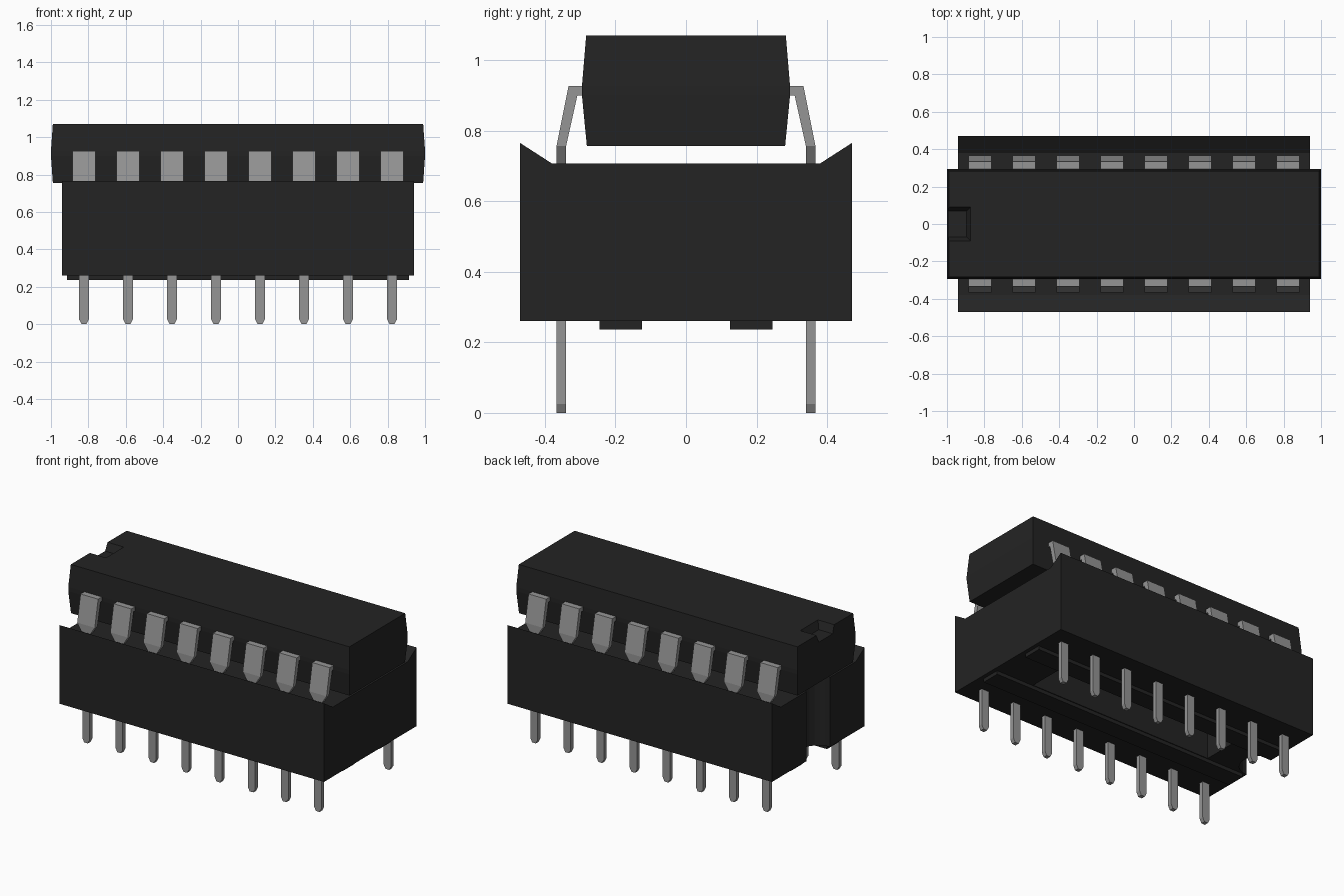
import bpy, bmesh, math

cube = bpy.data.objects.get("Cube")
if cube:
    bpy.data.objects.remove(cube, do_unlink=True)


def material(name, value):
    m = bpy.data.materials.new(name)
    m.use_nodes = True
    col = (value, value, value, 1)
    m.diffuse_color = col
    m.node_tree.nodes["Principled BSDF"].inputs["Base Color"].default_value = col
    return m


BLACK = material("black plastic", 0.017)
METAL = material("grey metal", 0.30)


def loft_mesh(name, rings, mat):
    """Closed skin through matching rings of points, capped at both ends."""
    bm = bmesh.new()
    loops = [[bm.verts.new(p) for p in ring] for ring in rings]
    n = len(loops[0])
    for a, b in zip(loops, loops[1:]):
        for i in range(n):
            j = (i + 1) % n
            bm.faces.new((a[i], a[j], b[j], b[i]))
    bm.faces.new(loops[0])
    bm.faces.new(loops[-1])
    bmesh.ops.recalc_face_normals(bm, faces=bm.faces)
    me = bpy.data.meshes.new(name)
    bm.to_mesh(me)
    bm.free()
    me.materials.append(mat)
    return me


def place(name, me, x=0, turn=0):
    ob = bpy.data.objects.new(name, me)
    ob.location.x = x
    ob.rotation_euler.z = turn
    bpy.context.collection.objects.link(ob)
    return ob


def rect(x0, x1, y0, y1, z):
    return [(x0, y0, z), (x1, y0, z), (x1, y1, z), (x0, y1, z)]


def cut(target, me):
    """Subtract a mesh from the target and discard the cutter."""
    cutter = place("cutter", me)
    cutter.hide_render = True
    mod = target.modifiers.new("cut", 'BOOLEAN')
    mod.operation = 'DIFFERENCE'
    mod.solver = 'EXACT'
    mod.object = cutter
    bpy.context.view_layer.objects.active = target
    bpy.ops.object.modifier_apply(modifier=mod.name)
    bpy.data.objects.remove(cutter, do_unlink=True)


# Chip body: drafted block, widest at the lead seam
body_rings = [rect(-x, x, -y, y, z) for x, y, z in (
    (0.99, 0.281, 0.756), (1.0, 0.295, 0.90),
    (1.0, 0.295, 0.927), (0.99, 0.283, 1.07))]
chip = place("chip_body", loft_mesh("chip_body", body_rings, BLACK))
# Orientation notch with sloping walls
cut(chip, loft_mesh("notch", [rect(-1.1, -0.895, -0.07, 0.07, 1.02),
                              rect(-1.1, -0.875, -0.09, 0.09, 1.07),
                              rect(-1.1, -0.867, -0.098, 0.098, 1.09)], BLACK))

# Socket: flat top with raised, sloping lips along both long sides
profile = [(-0.47, 0.26), (0.47, 0.26), (0.47, 0.765), (0.38, 0.707),
           (-0.38, 0.707), (-0.47, 0.765)]
socket = place("socket_body", loft_mesh(
    "socket_body", [[(x, y, z) for y, z in profile] for x in (-0.94, 0.94)], BLACK))
# Central opening and rounded end groove
cut(socket, loft_mesh("opening", [rect(-0.65, 0.65, -0.12, 0.12, z)
                                  for z in (0.1, 0.9)], BLACK))
circle = [(-0.94 + 0.12 * math.cos(a), 0.12 * math.sin(a))
          for a in (math.tau * i / 24 for i in range(24))]
cut(socket, loft_mesh("groove", [[(x, y, z) for x, y in circle]
                                 for z in (0.1, 0.9)], BLACK))

# Standoff rails under the socket
for side, s in (("front", -1), ("back", 1)):
    y0, y1 = sorted((s * 0.125, s * 0.245))
    place(side + "_rail", loft_mesh(side + "_rail", [
        rect(-0.915, 0.915, y0, y1, z) for z in (0.237, 0.265)], BLACK))

# Bent chip lead: (outer y, outer z, inner y, inner z, half width)
lead_rings = [[(-w, -yo, zo), (w, -yo, zo), (w, -yi, zi), (-w, -yi, zi)]
              for yo, zo, yi, zi, w in (
                  (0.28, 0.927, 0.28, 0.90, 0.0625),
                  (0.333, 0.927, 0.308, 0.90, 0.0625),
                  (0.367, 0.756, 0.340, 0.756, 0.0625),
                  (0.367, 0.705, 0.340, 0.705, 0.030),
                  (0.367, 0.67, 0.340, 0.67, 0.030))]
lead_mesh = loft_mesh("chip_lead", lead_rings, METAL)

# Socket pin with a tapered tip
pin_mesh = loft_mesh("socket_pin", [
    rect(-w, w, -0.367, -0.340, z)
    for w, z in ((0.013, 0), (0.026, 0.025), (0.026, 0.28))], METAL)

# Eight leads and pins on each long side
for side, turn in (("front", 0), ("back", math.pi)):
    for i in range(8):
        x = (i - 3.5) * 0.2353
        place(f"{side}_chip_lead_{i + 1}", lead_mesh, x, turn)
        place(f"{side}_socket_pin_{i + 1}", pin_mesh, x, turn)
